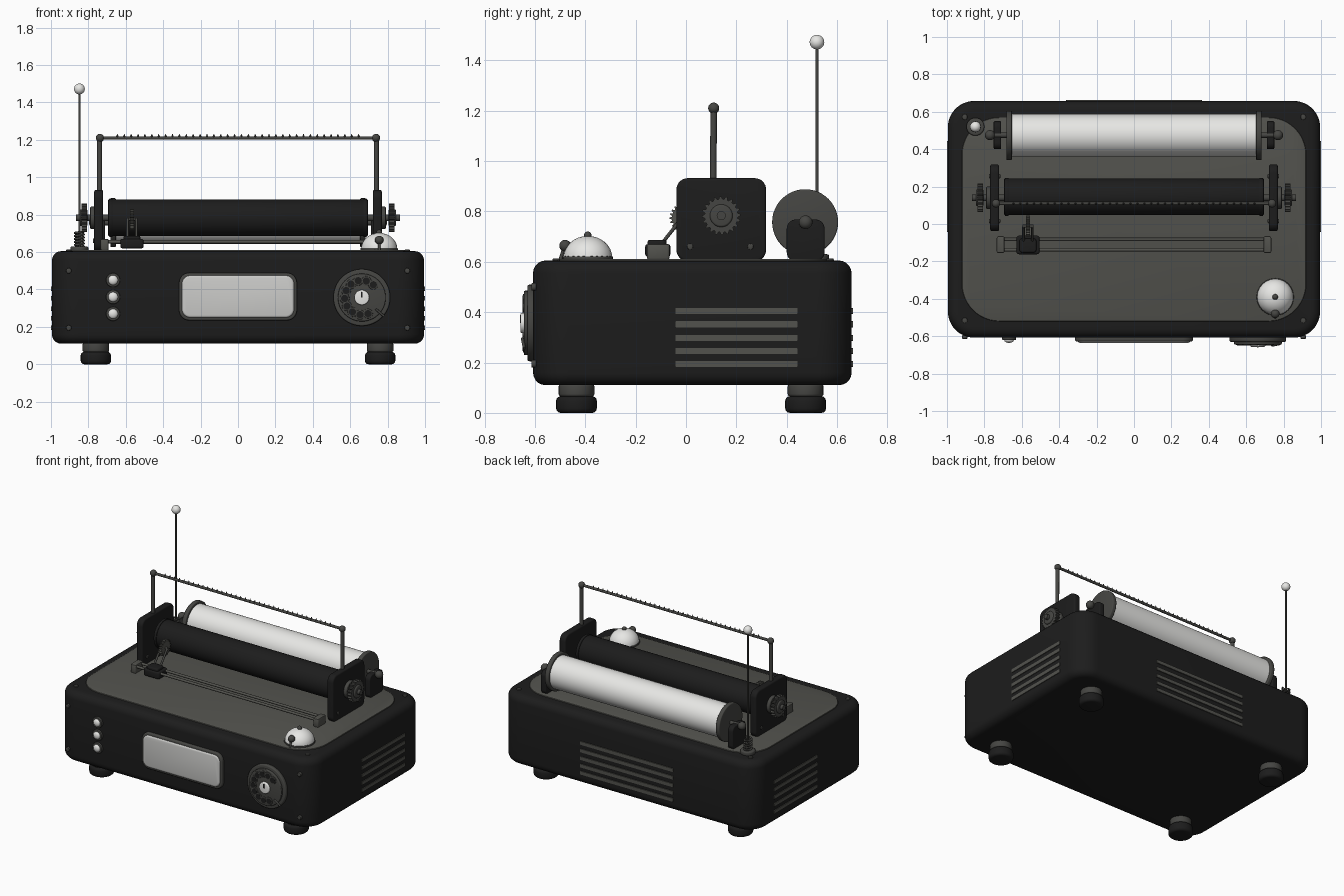
import bpy, bmesh, math
from math import pi, sin, cos
from mathutils import Matrix, Vector

if "Cube" in bpy.data.objects:
    bpy.data.objects.remove(bpy.data.objects["Cube"])


def material(name, rgb):
    m = bpy.data.materials.new(name)
    m.diffuse_color = (*rgb, 1)
    m.use_nodes = True
    m.node_tree.nodes["Principled BSDF"].inputs["Base Color"].default_value = m.diffuse_color
    return m


BLACK = material("black enamel", (0.012, 0.012, 0.012))
PLATE = material("warm grey plate", (0.085, 0.085, 0.075))
METAL = material("dark grey metal", (0.06, 0.06, 0.055))
WHITE = material("white", (0.8, 0.8, 0.78))
SCREEN = material("pale grey glass", (0.6, 0.6, 0.585))
# local z axis of a part turned to face each direction (local y stays up for walls)
FACE = {
    "z": Matrix.Identity(4),
    "front": Matrix.Rotation(pi / 2, 4, "X"),
    "back": Matrix.Rotation(pi, 4, "Z") @ Matrix.Rotation(pi / 2, 4, "X"),
    "x": Matrix.Rotation(pi / 2, 4, "Z") @ Matrix.Rotation(pi / 2, 4, "X"),
}


def finish(bm, name, mat, angle=35):
    bmesh.ops.recalc_face_normals(bm, faces=bm.faces)
    me = bpy.data.meshes.new(name)
    bm.to_mesh(me)
    bm.free()
    ob = bpy.data.objects.new(name, me)
    bpy.context.collection.objects.link(ob)
    me.materials.append(mat)
    bpy.ops.object.select_all(action="DESELECT")
    ob.select_set(True)
    bpy.context.view_layer.objects.active = ob
    bpy.ops.object.shade_smooth_by_angle(angle=math.radians(angle))
    return ob


def prism(name, outline, depth, loc, face, mat, bevel=0, seg=3):
    """Extrude a 2D outline, centred on loc, with optionally rounded rims."""
    bm = bmesh.new()
    f = bm.faces.new([bm.verts.new((x, y, -depth / 2)) for x, y in outline])
    new = bmesh.ops.extrude_face_region(bm, geom=[f])["geom"]
    bmesh.ops.translate(bm, vec=(0, 0, depth), verts=[v for v in new if isinstance(v, bmesh.types.BMVert)])
    if bevel:
        rims = [e for e in bm.edges if abs(e.verts[0].co.z - e.verts[1].co.z) < 1e-6]
        bmesh.ops.bevel(bm, geom=rims, offset=bevel, segments=seg, profile=0.5, affect="EDGES")
    bm.transform(Matrix.Translation(loc) @ FACE[face])
    return finish(bm, name, mat)


def rounded(w, h, r, n=8):
    pts = []
    for k, (sx, sy) in enumerate(((1, 1), (-1, 1), (-1, -1), (1, -1))):
        for i in range(n + 1):
            a = (k + i / n) * pi / 2
            pts.append((sx * (w / 2 - r) + r * cos(a), sy * (h / 2 - r) + r * sin(a)))
    return pts


def circle(r, n=32):
    return [(r * cos(2 * pi * i / n), r * sin(2 * pi * i / n)) for i in range(n)]


def gear(r, teeth, depth):
    n = teeth * 4
    return [((r - depth * (i % 4 > 1)) * cos(2 * pi * i / n), (r - depth * (i % 4 > 1)) * sin(2 * pi * i / n))
            for i in range(n)]


def ball(name, r, loc, mat, squash=(1, 1, 1), half=False):
    bm = bmesh.new()
    bmesh.ops.create_uvsphere(bm, u_segments=24, v_segments=16, radius=r)
    if half:
        bmesh.ops.delete(bm, geom=[v for v in bm.verts if v.co.z < -1e-4], context="VERTS")
        bmesh.ops.holes_fill(bm, edges=bm.edges)
    bm.transform(Matrix.Translation(loc) @ Matrix.Diagonal((*squash, 1)))
    return finish(bm, name, mat, 60)


def rod(name, a, b, r, mat, n=12):
    a, b = Vector(a), Vector(b)
    bm = bmesh.new()
    bmesh.ops.create_cone(bm, cap_ends=True, segments=n, radius1=r, radius2=r, depth=(b - a).length)
    bm.transform(Matrix.Translation((a + b) / 2) @ (b - a).to_track_quat("Z", "Y").to_matrix().to_4x4())
    return finish(bm, name, mat)


# Case and its inset top plate
prism("case", rounded(1.99, 1.265, 0.14, 12), 0.495, (0, 0.025, 0.3575), "z", BLACK, 0.05, 5)
prism("top_plate", rounded(1.84, 1.09, 0.2, 12), 0.03, (0, 0.025, 0.597), "z", PLATE, 0.006, 2)

# Feet
for x in (-0.76, 0.76):
    for y in (-0.435, 0.475):
        prism("foot", circle(0.081, 24), 0.066, (x, y, 0.033), "z", BLACK, 0.018)
        prism("foot_neck", circle(0.071, 24), 0.05, (x, y, 0.09), "z", METAL, 0.01)

# Ventilation slats on both sides and the back
for z in (0.195, 0.245, 0.298, 0.352, 0.405):
    for x in (-0.995, 0.995):
        prism("side_vent", rounded(0.485, 0.024, 0.002, 1), 0.01, (x, 0.2, z), "x", PLATE)
    prism("back_vent", rounded(0.725, 0.024, 0.002, 1), 0.012, (0, 0.658, z), "back", PLATE)

# Case screws
for x in (-0.905, 0.905):
    for y in (-0.515, 0.572):
        prism("top_screw", circle(0.015, 12), 0.02, (x, y, 0.603), "z", METAL, 0.004, 2)
    for z in (0.195, 0.5):
        prism("front_screw", circle(0.015, 12), 0.02, (x, -0.604, z), "front", METAL, 0.004, 2)

# Indicator lamps
for z in (0.27, 0.36, 0.45):
    prism("lamp_bezel", circle(0.038), 0.022, (-0.668, -0.61, z), "front", METAL, 0.006, 2)
    ball("lamp", 0.026, (-0.668, -0.62, z), WHITE, (1, 0.6, 1))

# Screen
prism("screen_frame", rounded(0.63, 0.255, 0.055), 0.03, (0, -0.613, 0.362), "front", METAL, 0.008)
prism("screen_glass", rounded(0.6, 0.226, 0.045), 0.03, (0, -0.621, 0.362), "front", SCREEN, 0.012)

# Rotary dial
DX, DZ = 0.662, 0.357
prism("dial_base", circle(0.152, 48), 0.03, (DX, -0.615, DZ), "front", METAL, 0.008)
prism("finger_wheel", circle(0.128, 48), 0.02, (DX, -0.634, DZ), "front", METAL, 0.005)
for i in range(10):
    a = math.radians(48 + 27 * i)
    p = (DX + 0.092 * cos(a), -0.644, DZ + 0.092 * sin(a))
    prism("finger_hole_rim", circle(0.026, 20), 0.008, p, "front", METAL, 0.003, 2)
    prism("finger_hole", circle(0.019, 20), 0.01, p, "front", BLACK)
prism("dial_hub", circle(0.04), 0.02, (DX, -0.647, DZ), "front", WHITE, 0.006)
prism("dial_pointer", rounded(0.007, 0.032, 0.002, 2), 0.006, (DX, -0.656, DZ + 0.015), "front", BLACK)
rod("finger_stop", (DX + 0.075, -0.65, DZ - 0.062), (DX + 0.118, -0.642, DZ - 0.1), 0.006, METAL)

# Platen, bail posts and paper roll holders
prism("platen", circle(0.098, 48), 1.39, (0, 0.145, 0.783), "x", BLACK, 0.006, 2)
prism("paper_roll", circle(0.113, 48), 1.31, (0, 0.475, 0.757), "x", WHITE)
rod("platen_axle", (-0.865, 0.14, 0.783), (0.865, 0.14, 0.783), 0.018, METAL, 16)
rod("roll_axle", (-0.78, 0.475, 0.757), (0.78, 0.475, 0.757), 0.014, METAL, 16)
rod("bail_bar", (-0.74, 0.11, 1.21), (0.74, 0.11, 1.21), 0.009, METAL)
for s in (-1, 1):
    prism("platen_collar", circle(0.102, 48), 0.02, (s * 0.68, 0.145, 0.783), "x", BLACK, 0.004, 2)
    prism("side_plate", rounded(0.356, 0.33, 0.045), 0.048, (s * 0.745, 0.14, 0.767), "x", BLACK, 0.01)
    for y in (0.016, 0.256):
        prism("plate_screw", circle(0.012, 12), 0.06, (s * 0.745, y, 0.66), "x", METAL, 0.003, 2)
    prism("knob_base", circle(0.06), 0.03, (s * 0.775, 0.14, 0.783), "x", METAL, 0.006)
    prism("platen_knob", gear(0.077, 20, 0.011), 0.028, (s * 0.822, 0.14, 0.783), "x", METAL)
    prism("knob_cap", circle(0.045), 0.04, (s * 0.825, 0.14, 0.783), "x", METAL, 0.008)
    rod("bail_post", (s * 0.74, 0.108, 0.9), (s * 0.74, 0.11, 1.21), 0.013, METAL)
    ball("bail_ball", 0.022, (s * 0.738, 0.11, 1.21), METAL)
    prism("roll_flange", circle(0.131, 48), 0.03, (s * 0.668, 0.473, 0.757), "x", METAL, 0.006)
    prism("roll_bracket", rounded(0.15, 0.165, 0.035), 0.04, (s * 0.73, 0.475, 0.685), "x", BLACK, 0.006)
    ball("roll_axle_end", 0.027, (s * 0.77, 0.475, 0.757), METAL)

# Teeth along the bail bar
bm = bmesh.new()
for i in range(36):
    t = Matrix.Translation((-0.645 + i * 1.29 / 35, 0.11, 1.222))
    bmesh.ops.create_cone(bm, cap_ends=True, segments=4, radius1=0.009, radius2=0.001, depth=0.018, matrix=t)
finish(bm, "bail_teeth", METAL)

# Carriage rails, carriage and type wheel
for y in (-0.082, -0.138):
    rod("rail", (-0.71, y, 0.655), (0.71, y, 0.655), 0.009, PLATE)
for x in (-0.713, 0.713):
    prism("rail_end", rounded(0.042, 0.09, 0.01, 3), 0.06, (x, -0.11, 0.64), "z", PLATE, 0.006, 2)
CX = -0.567
prism("carriage", rounded(0.125, 0.1, 0.015, 4), 0.05, (CX, -0.112, 0.645), "z", BLACK, 0.01)
prism("carriage_top", rounded(0.09, 0.075, 0.015, 4), 0.03, (CX, -0.115, 0.672), "z", BLACK, 0.008)
for s in (-1, 1):
    rod("wheel_arm", (CX + s * 0.024, -0.09, 0.68), (CX + s * 0.024, -0.015, 0.775), 0.007, METAL)
rod("wheel_pin", (CX - 0.03, -0.012, 0.775), (CX + 0.03, -0.012, 0.775), 0.008, METAL)
prism("type_wheel", gear(0.056, 20, 0.01), 0.022, (CX, -0.01, 0.775), "x", PLATE)

# Bell and striker
prism("bell_base", circle(0.1), 0.014, (0.755, -0.39, 0.615), "z", METAL, 0.004, 2)
ball("bell", 0.097, (0.755, -0.39, 0.617), WHITE, (1, 1, 0.88), True)
ball("bell_button", 0.015, (0.755, -0.39, 0.705), METAL)
rod("striker_arm", (0.755, -0.5, 0.605), (0.755, -0.482, 0.664), 0.007, METAL)
ball("striker", 0.023, (0.755, -0.48, 0.664), METAL)

# Aerial with a coil spring at its foot
AX, AY = -0.848, 0.52
prism("aerial_base", circle(0.048), 0.03, (AX, AY, 0.615), "z", METAL, 0.008)
rod("aerial", (AX, AY, 0.61), (AX, AY, 1.46), 0.006, METAL)
ball("aerial_tip", 0.029, (AX, AY, 1.472), WHITE)
curve = bpy.data.curves.new("aerial_spring", "CURVE")
curve.dimensions, curve.bevel_depth, curve.bevel_resolution = "3D", 0.006, 2
sp = curve.splines.new("POLY")
sp.points.add(80)
for i, p in enumerate(sp.points):
    a = 2 * pi * i / 16
    p.co = (AX + 0.024 * cos(a), AY + 0.024 * sin(a), 0.63 + 0.08 * i / 80, 1)
curve.materials.append(METAL)
bpy.context.collection.objects.link(bpy.data.objects.new("aerial_spring", curve))
